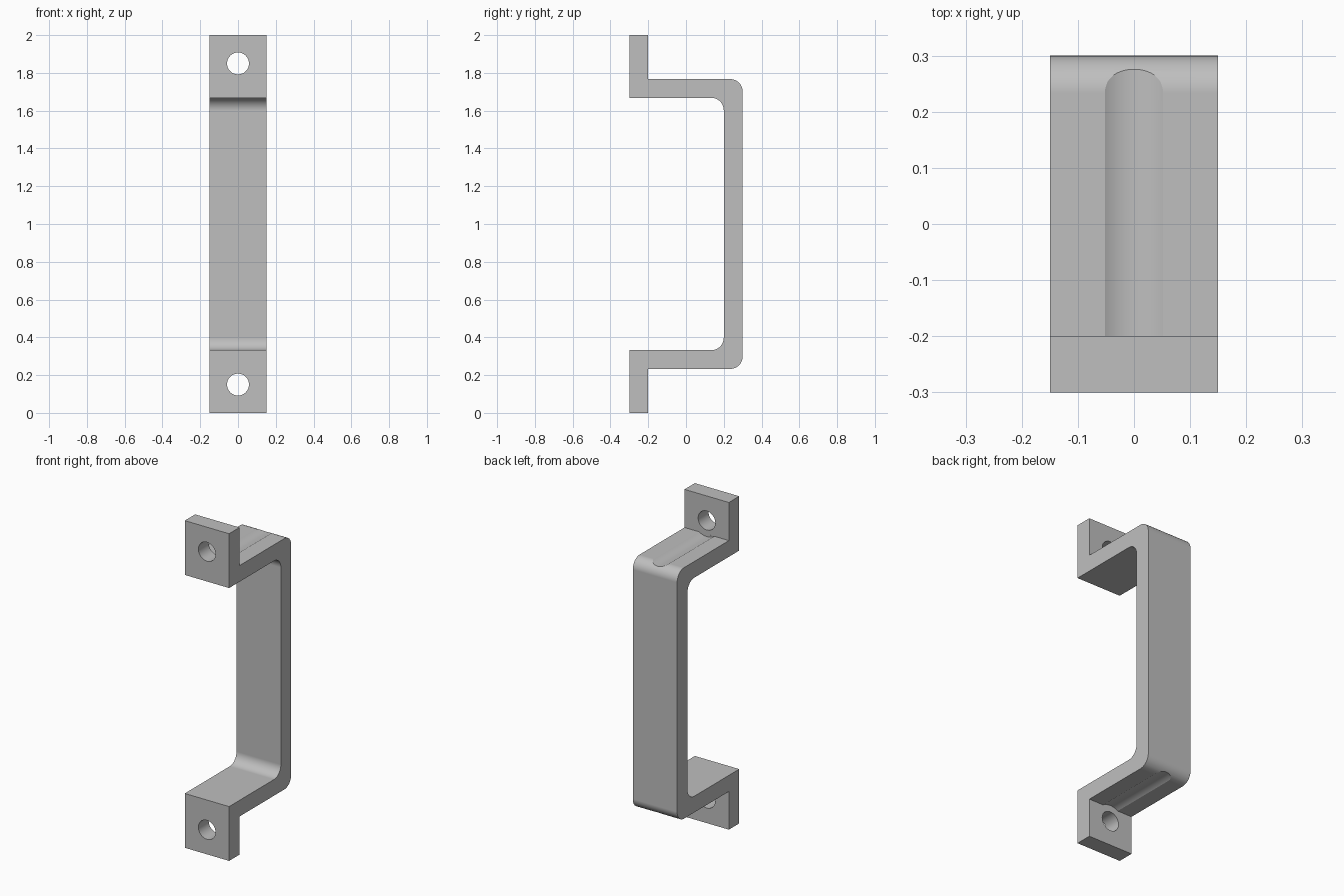
import bpy, bmesh, math
from mathutils import Matrix, Vector

cube = bpy.data.objects.get("Cube")
if cube:
    bpy.data.objects.remove(cube, do_unlink=True)

HALF_WIDTH = 0.15
HOLE_Z = 0.85      # height of the screw holes above mid-height
MID = 1.0

steel = bpy.data.materials.new("satin grey metal")
steel.use_nodes = True
grey = (0.52, 0.52, 0.52, 1)
steel.diffuse_color = grey
steel.node_tree.nodes["Principled BSDF"].inputs["Base Color"].default_value = grey


def make_object(name, bm):
    bmesh.ops.recalc_face_normals(bm, faces=bm.faces)
    mesh = bpy.data.meshes.new(name)
    bm.to_mesh(mesh)
    bm.free()
    obj = bpy.data.objects.new(name, mesh)
    bpy.context.collection.objects.link(obj)
    mesh.materials.append(steel)
    return obj


def fillet(y, z, radius, steps=12):
    """Quarter arc rounding the upper corner at (y, z), from top to back."""
    angles = [math.pi / 2 * (1 - i / steps) for i in range(steps + 1)]
    return [(y - radius + radius * math.cos(a), z - radius + radius * math.sin(a))
            for a in angles]


def rod(name, radius, y0, y1, z):
    """Cylinder along y, used as a cutter."""
    bm = bmesh.new()
    place = Matrix.Translation((0, (y0 + y1) / 2, z)) @ Matrix.Rotation(math.pi / 2, 4, "X")
    bmesh.ops.create_cone(bm, cap_ends=True, segments=64, radius1=radius,
                          radius2=radius, depth=y1 - y0, matrix=place)
    obj = make_object(name, bm)
    obj.hide_render = True
    return obj


# Bracket side profile: upper half, mirrored about mid-height
outer = [(-0.3, 1.0), (-0.2, 1.0), (-0.2, 0.767)] + fillet(0.3, 0.767, 0.066)
inner = [(-0.3, 0.668)] + fillet(0.2, 0.668, 0.066)
mirror = lambda pts: [(y, -z) for y, z in reversed(pts)]
profile = outer + mirror(outer) + [(y, -z) for y, z in inner] + list(reversed(inner))

bm = bmesh.new()
side = bm.faces.new([bm.verts.new((-HALF_WIDTH, y, z + MID)) for y, z in profile])
extruded = bmesh.ops.extrude_face_region(bm, geom=[side])["geom"]
bmesh.ops.translate(bm, vec=Vector((2 * HALF_WIDTH, 0, 0)),
                    verts=[v for v in extruded if isinstance(v, bmesh.types.BMVert)])
handle = make_object("pull_handle", bm)

# Screw holes and the tool clearance grooves in line with them
cutters = []
for label, sign in (("upper", 1), ("lower", -1)):
    z = MID + sign * HOLE_Z
    cutters.append(rod(label + "_screw_hole_cutter", 0.058, -0.4, -0.1, z))
    cutters.append(rod(label + "_groove_cutter", 0.098, -0.1998, 0.4, z))

bpy.ops.object.select_all(action="DESELECT")
bpy.context.view_layer.objects.active = handle
handle.select_set(True)
for cutter in cutters:
    cut = handle.modifiers.new(cutter.name, "BOOLEAN")
    cut.operation = "DIFFERENCE"
    cut.solver = "EXACT"
    cut.object = cutter
    bpy.ops.object.modifier_apply(modifier=cut.name)
for cutter in cutters:
    bpy.data.objects.remove(cutter, do_unlink=True)

# Smooth fillets and bores, crisp edges, flat faces kept flat
bpy.ops.object.shade_smooth_by_angle(angle=math.radians(22))
weighted = handle.modifiers.new("flat_faces", "WEIGHTED_NORMAL")
weighted.keep_sharp = True
